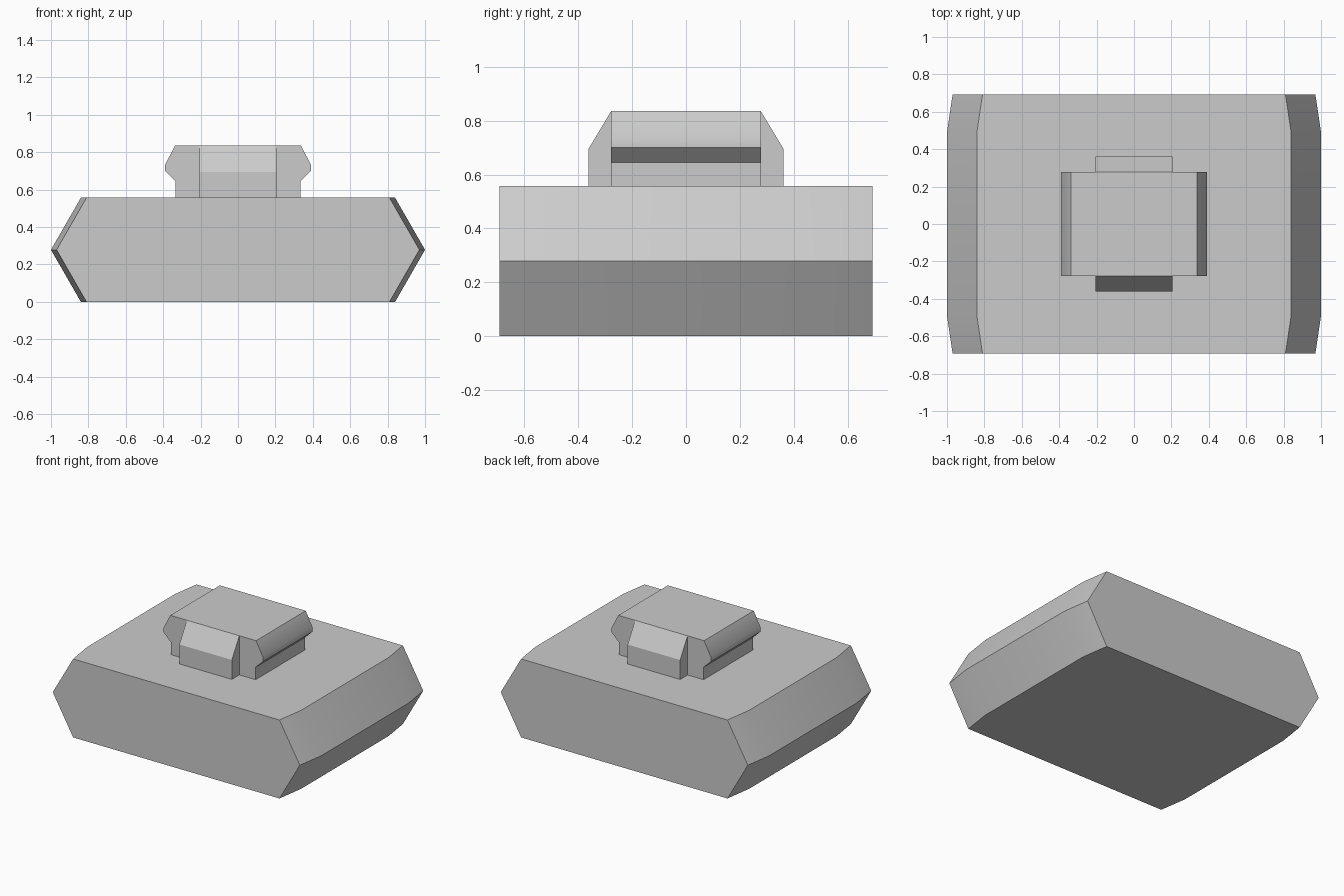
import bpy, bmesh, math

cube = bpy.data.objects.get("Cube")
if cube:
    bpy.data.objects.remove(cube, do_unlink=True)

grey = bpy.data.materials.new("light grey")
grey.use_nodes = True
colour = (0.6, 0.6, 0.6, 1)
grey.diffuse_color = colour
grey.node_tree.nodes["Principled BSDF"].inputs["Base Color"].default_value = colour


def loft(name, rings):
    """Closed solid through rings that have equal point counts."""
    bm = bmesh.new()
    loops = [[bm.verts.new(p) for p in ring] for ring in rings]
    n = len(loops[0])
    for a, b in zip(loops, loops[1:]):
        for i in range(n):
            j = (i + 1) % n
            bm.faces.new((a[i], a[j], b[j], b[i]))
    bm.faces.new(loops[0])
    bm.faces.new(loops[-1])
    bmesh.ops.recalc_face_normals(bm, faces=bm.faces)
    # Flat areas stay single clean faces
    bmesh.ops.dissolve_limit(bm, angle_limit=math.radians(1),
                             verts=bm.verts, edges=bm.edges)
    mesh = bpy.data.meshes.new(name)
    bm.to_mesh(mesh)
    bm.free()
    mesh.materials.append(grey)
    obj = bpy.data.objects.new(name, mesh)
    bpy.context.collection.objects.link(obj)
    bpy.ops.object.select_all(action='DESELECT')
    bpy.context.view_layer.objects.active = obj
    obj.select_set(True)
    bpy.ops.object.shade_smooth_by_angle(angle=math.radians(30))
    return obj


def mirrored(half):
    """Complete a right-hand (x, z) outline with its left half."""
    return half + [(-x, z) for x, z in reversed(half) if x > 0]


# Hexagonal base, slightly narrower at its front and back ends
deck = 0.557
stations = [(-0.692, 0.97), (-0.49, 1.0), (0.49, 1.0), (0.692, 0.97)]
base_rings = []
for y, w in stations:
    outline = mirrored([(w - 0.16, 0), (w, deck / 2), (w - 0.16, deck)])
    base_rings.append([(x, y, z) for x, z in outline])
loft("base", base_rings)

# Raised block with overhanging side rims
top = 0.835
depth = 0.278
block = mirrored([(0.333, deck), (0.333, 0.645), (0.389, 0.70),
                  (0.389, 0.735), (0.337, top)])
loft("upper_block", [[(x, y, z) for x, z in block] for y in (-depth, depth)])

# Sloped pads on the front and back of the block
pad = [(depth, deck), (0.362, deck), (0.362, 0.695), (depth, top)]
for name, side in (("front_pad", -1), ("back_pad", 1)):
    loft(name, [[(x, side * y, z) for y, z in pad] for x in (-0.207, 0.205)])
